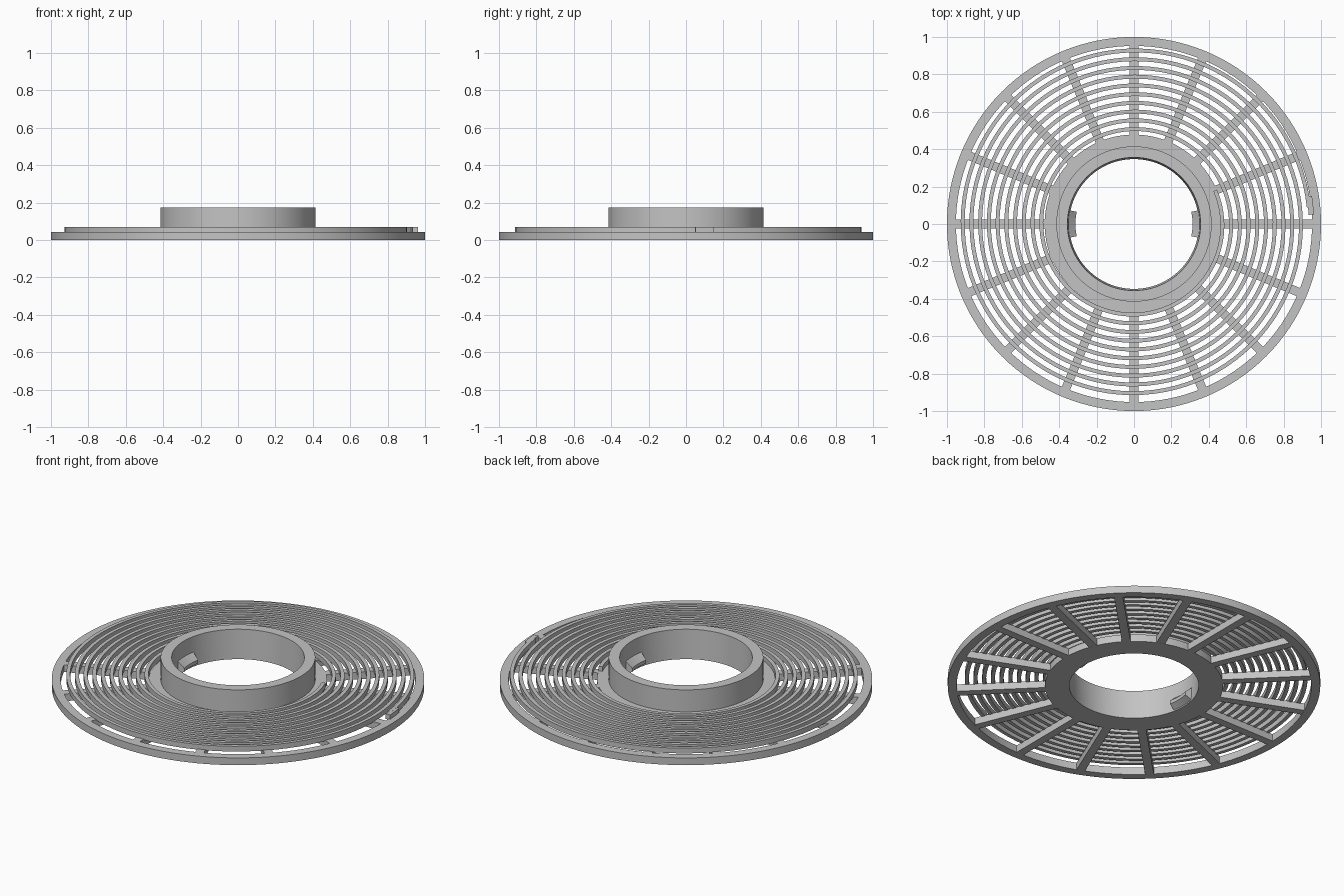
import bpy, bmesh
from math import cos, sin, radians, pi, tau

if "Cube" in bpy.data.objects:
    bpy.data.objects.remove(bpy.data.objects["Cube"])

BASE = 0.043      # thickness of rim, spokes and flange
RIDGE = 0.07      # top of the spiral ridge
COLLAR = 0.173    # top of the collar
PITCH = 0.0467    # spiral growth per turn

grey = bpy.data.materials.new("plain grey")
grey.use_nodes = True
colour = (0.55, 0.55, 0.55, 1)
grey.diffuse_color = colour
grey.node_tree.nodes["Principled BSDF"].inputs["Base Color"].default_value = colour


def finish(name, bm):
    bmesh.ops.recalc_face_normals(bm, faces=bm.faces)
    mesh = bpy.data.meshes.new(name)
    bm.to_mesh(mesh)
    bm.free()
    mesh.materials.append(grey)
    obj = bpy.data.objects.new(name, mesh)
    bpy.context.collection.objects.link(obj)
    bpy.ops.object.select_all(action='DESELECT')
    obj.select_set(True)
    bpy.context.view_layer.objects.active = obj
    bpy.ops.object.shade_smooth_by_angle(angle=radians(30))
    return obj


def sweep(name, profile, start=0.0, angle=tau, steps=128, growth=0.0):
    """Sweep a closed (radius, z) profile round z, widening by growth per turn."""
    bm = bmesh.new()
    full = growth == 0 and abs(angle) >= tau
    loops = []
    for i in range(steps if full else steps + 1):
        turn = angle * i / steps
        a, extra = start + turn, growth * abs(turn) / tau
        loops.append([bm.verts.new(((r + extra) * cos(a), (r + extra) * sin(a), z))
                      for r, z in profile])
    n = len(profile)
    pairs = list(zip(loops, loops[1:]))
    if full:
        pairs.append((loops[-1], loops[0]))
    for p, q in pairs:
        for k in range(n):
            j = (k + 1) % n
            bm.faces.new((p[k], p[j], q[j], q[k]))
    if not full:
        bm.faces.new(loops[0])
        bm.faces.new(loops[-1])
    return finish(name, bm)


def band(inner, outer, bottom, top):
    return [(inner, bottom), (outer, bottom), (outer, top), (inner, top)]


# Outer rim
sweep("outer_rim", band(0.952, 1.0, 0, BASE))

# Hub: flange and tall collar in one profile, with a slightly tapered bore
sweep("hub", [(0.347, 0), (0.478, 0), (0.478, BASE), (0.415, BASE),
              (0.415, COLLAR), (0.356, COLLAR)])

# Sixteen flat spokes
for i in range(16):
    bm = bmesh.new()
    bmesh.ops.create_cube(bm, size=1)
    for v in bm.verts:
        v.co = (0.71 + v.co.x * 0.5, v.co.y * 0.047, (v.co.z + 0.5) * (BASE - 0.0005) + 0.0002)
    spoke = finish(f"spoke_{i + 1}", bm)
    spoke.rotation_euler.z = i * tau / 16

# Spiral ridge, winding clockwise from the hub out to the rim
first = radians(22.5)
sweep("spiral_ridge", band(0.459, 0.480, BASE - 0.004, RIDGE), first,
      -(10 * tau + radians(17)), 960, PITCH)

# Small block where the ridge runs into the rim
sweep("ridge_end", band(0.935, 0.963, BASE - 0.004, RIDGE - 0.0005),
      radians(3), radians(6), 4)

# Two wedge-shaped catches inside the bore
for name, centre in (("left_catch", 0), ("right_catch", pi)):
    sweep(name, [(0.353, 0.005), (0.353, 0.085), (0.313, 0.05), (0.313, 0.03)],
          centre - radians(12), radians(24), 8)
